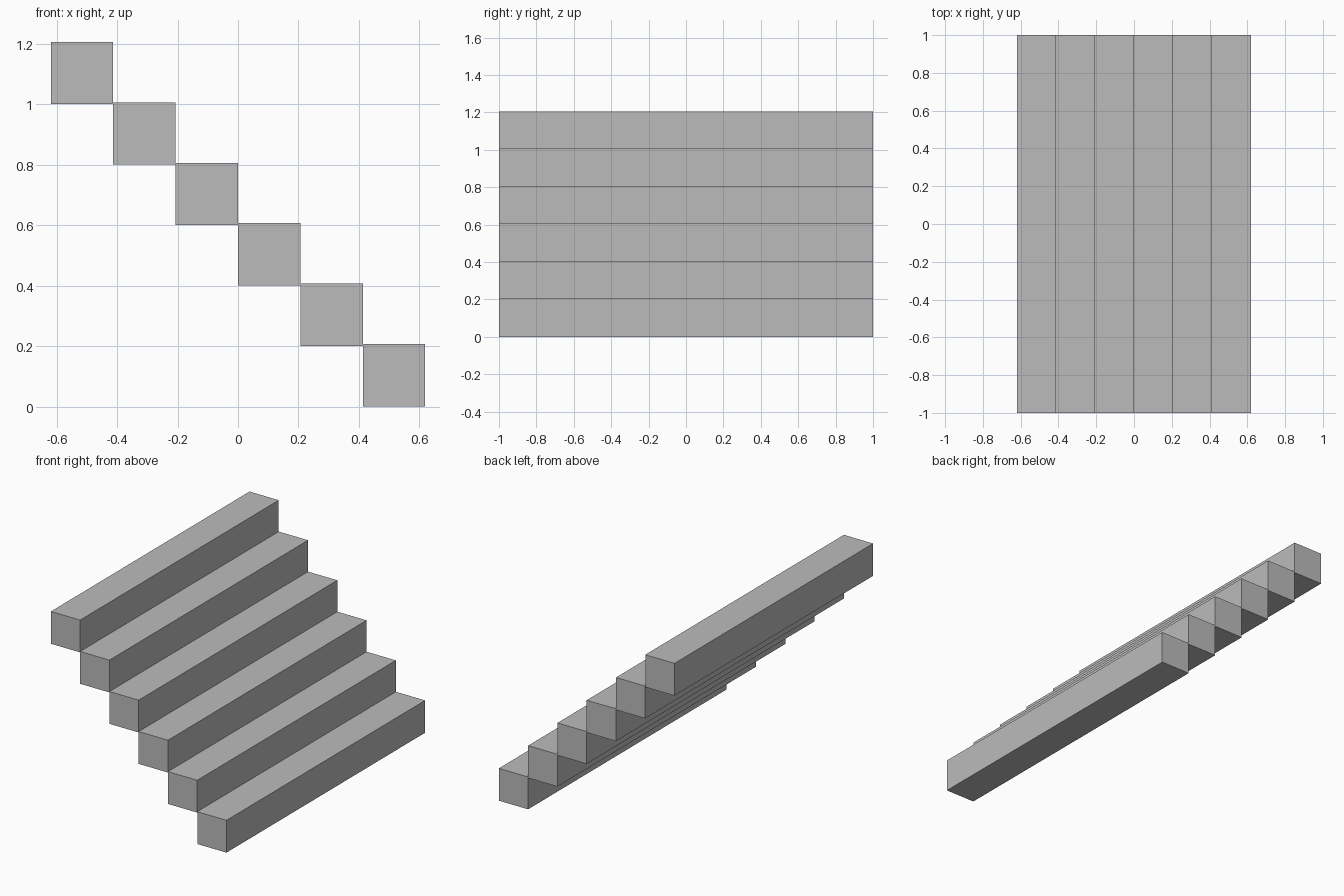
import bpy

# Remove the default cube
default = bpy.data.objects.get("Cube")
if default:
    bpy.data.objects.remove(default, do_unlink=True)

COUNT = 6
WIDTH, LENGTH, HEIGHT = 0.206, 2.0, 0.206
RUN, RISE = 0.2064, 0.2

# Plain grey finish
grey = bpy.data.materials.new("plain_grey")
grey.use_nodes = True
colour = (0.5, 0.5, 0.5, 1.0)
grey.diffuse_color = colour
grey.node_tree.nodes["Principled BSDF"].inputs["Base Color"].default_value = colour


def add_step(index):
    """One solid beam, counted from the lowest step upward."""
    x = ((COUNT - 1) / 2 - index) * RUN
    z = HEIGHT / 2 + index * RISE
    bpy.ops.mesh.primitive_cube_add(size=1, location=(x, 0, z))
    step = bpy.context.object
    step.name = f"step_{index + 1}"
    step.scale = (WIDTH, LENGTH, HEIGHT)
    bpy.ops.object.transform_apply(location=False, rotation=False, scale=True)
    step.data.materials.append(grey)


# Straight flight climbing towards the right
for i in range(COUNT):
    add_step(i)
